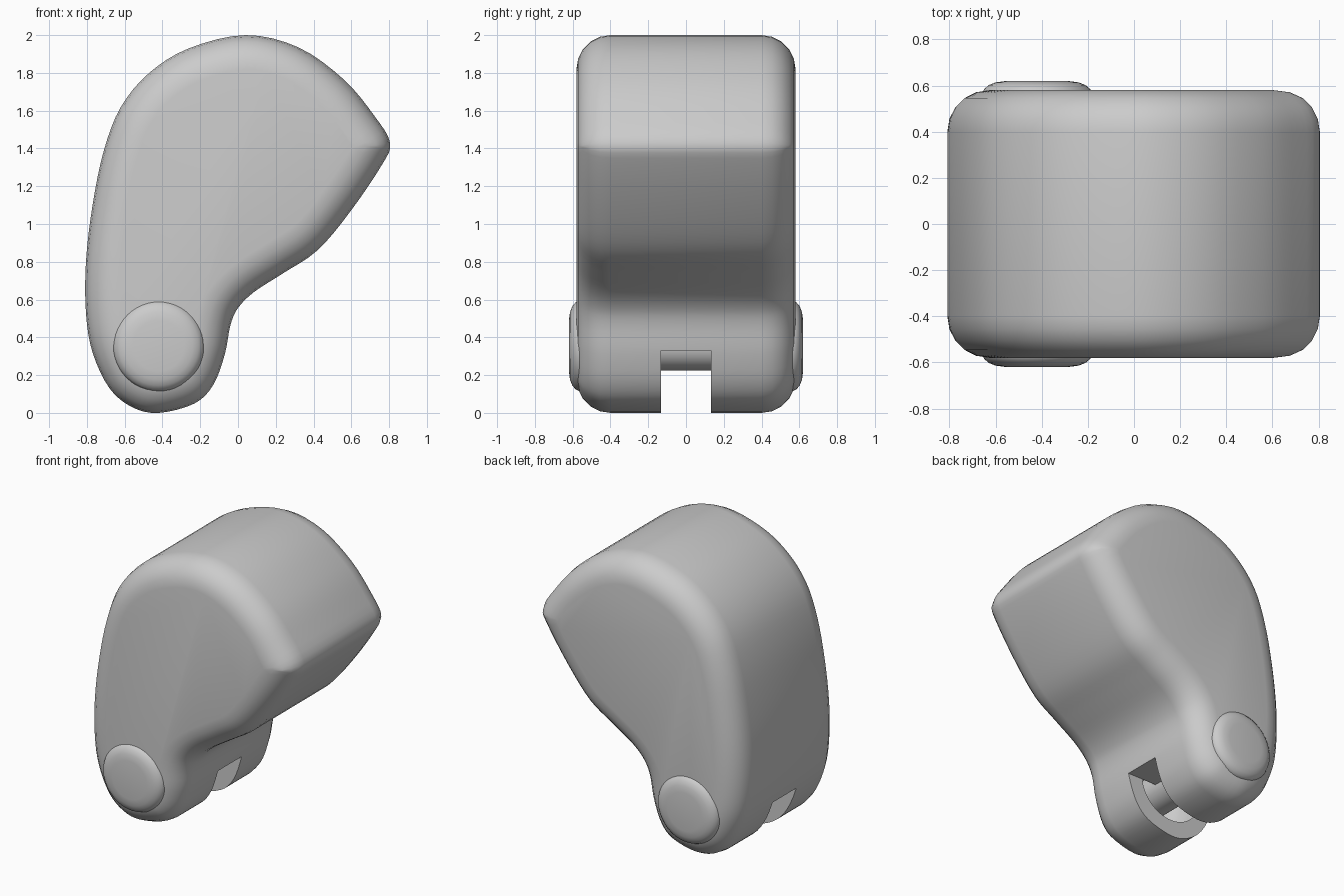
import bpy, bmesh
from math import sin, cos, pi, asin
from mathutils import Vector

cube = bpy.data.objects.get("Cube")
if cube:
    bpy.data.objects.remove(cube, do_unlink=True)

grey = bpy.data.materials.new("plain_grey")
grey.use_nodes = True
grey.diffuse_color = (0.6, 0.6, 0.6, 1)
grey.node_tree.nodes["Principled BSDF"].inputs["Base Color"].default_value = (0.6, 0.6, 0.6, 1)

PIVOT = Vector((-0.42, 0.355))    # axle centre in x, z
HALF, ROUND = 0.58, 0.18          # body half depth and edge rounding
SLOT, SLOT_TOP = 0.133, 0.33      # slot half width and ceiling
CAP_R = 0.24


def loft(name, rings, start=True, end=True):
    """Join (y, outline) rings running towards +y into one mesh."""
    bm = bmesh.new()
    loops = [[bm.verts.new((p[0], y, p[1])) for p in pts] for y, pts in rings]
    n = len(loops[0])
    for a, b in zip(loops, loops[1:]):
        for i in range(n):
            j = (i + 1) % n
            bm.faces.new((a[i], b[i], b[j], a[j]))
    if start:
        bm.faces.new(loops[0])
    if end:
        bm.faces.new(loops[-1][::-1])
    bmesh.ops.remove_doubles(bm, verts=bm.verts, dist=0.0005)
    mesh = bpy.data.meshes.new(name)
    bm.to_mesh(mesh)
    bm.free()
    mesh.materials.append(grey)
    obj = bpy.data.objects.new(name, mesh)
    bpy.context.collection.objects.link(obj)
    return obj


def smooth(obj, angle):
    bpy.ops.object.select_all(action='DESELECT')
    obj.select_set(True)
    bpy.context.view_layer.objects.active = obj
    bpy.ops.object.shade_smooth_by_angle(angle=angle)


def arc(r, a0=0.0, a1=2 * pi, n=48, closed=True):
    steps = n if closed else n - 1
    return [PIVOT + r * Vector((cos(a0 + (a1 - a0) * i / steps),
                                sin(a0 + (a1 - a0) * i / steps))) for i in range(n)]


def closed_spline(points, steps=4):
    pts, out = [Vector(p) for p in points], []
    n = len(pts)
    for i in range(n):
        a, b, c, d = (pts[(i + k) % n] for k in (-1, 0, 1, 2))
        for s in range(steps):
            t = s / steps
            out.append(0.5 * (2 * b + (c - a) * t + (2 * a - 5 * b + 4 * c - d) * t * t
                              + (3 * b - a - 3 * c + d) * t ** 3))
    return out


def inset(outline, d):
    """Offset inwards, folding overlapping points onto the nearest clean one."""
    n, moved = len(outline), []
    for i, p in enumerate(outline):
        t = (outline[(i + 1) % n] - outline[i - 1]).normalized()
        moved.append(p + d * Vector((-t.y, t.x)))
    ok = [min((q - p).length for p in outline) > 0.985 * d for q in moved]
    result = []
    for i in range(n):
        k = next(k for s in range(n) for k in ((i + s) % n, (i - s) % n) if ok[k])
        result.append(moved[k])
    return result


# Body: curved outline with rounded front and back edges
outline = closed_spline([
    (-0.42, 0), (-0.23, 0.05), (-0.13, 0.15), (-0.07, 0.31), (-0.04, 0.465),
    (0, 0.555), (0.085, 0.64), (0.24, 0.74), (0.42, 0.86), (0.59, 1.06),
    (0.76, 1.31), (0.805, 1.43), (0.72, 1.575), (0.56, 1.765), (0.32, 1.935),
    (0.04, 2.0), (-0.26, 1.93), (-0.47, 1.8), (-0.62, 1.62), (-0.71, 1.39),
    (-0.77, 1.1), (-0.805, 0.8), (-0.805, 0.53), (-0.77, 0.32), (-0.68, 0.13),
    (-0.56, 0.03)])
back = []
for i in range(6):
    a = i / 5 * pi / 2
    d = ROUND * (1 - cos(a))
    back.append((HALF - ROUND + ROUND * sin(a), inset(outline, d) if i else outline))
front = [(-y, pts) for y, pts in reversed(back)]
body = loft("body", front + back)

# Cutters: a slot across the bottom, and round openings in its side walls
slot = loft("slot_cutter", [(y, [(-1.2, -0.2), (0.5, -0.2), (0.5, SLOT_TOP), (-1.2, SLOT_TOP)])
                            for y in (-SLOT, SLOT)])
low = asin((SLOT_TOP - 0.002 - PIVOT.y) / CAP_R)
segment = arc(CAP_R, -pi - low, low - 0.0, 30, False)
segment = arc(CAP_R, pi - low, 2 * pi + low, 30, False)
opening = loft("opening_cutter", [(y, segment) for y in (-0.4, 0.4)])
for cutter in (slot, opening):
    cutter.hide_render = True
    mod = body.modifiers.new(cutter.name, 'BOOLEAN')
    mod.operation, mod.solver, mod.object = 'DIFFERENCE', 'EXACT', cutter
bpy.context.view_layer.update()
cut = bpy.data.meshes.new_from_object(body.evaluated_get(bpy.context.evaluated_depsgraph_get()))
body.modifiers.clear()
body.data = cut
for cutter in (slot, opening):
    bpy.data.objects.remove(cutter, do_unlink=True)

# Leave the openings leading into the hollow body
bm = bmesh.new()
bm.from_mesh(cut)
lining = [f for f in bm.faces
          if SLOT + 0.005 < abs(f.calc_center_median().y) < 0.405
          and all((Vector((v.co.x, v.co.z)) - PIVOT).length < CAP_R + 0.002 for v in f.verts)]
bmesh.ops.delete(bm, geom=lining, context='FACES')
bm.to_mesh(cut)
bm.free()
smooth(body, 0.7)

# Axle through the slot
axle = loft("axle", [(y, arc(0.13)) for y in (-0.56, 0.56)])
smooth(axle, 0.7)

# Rounded axle caps, front and back
dome = [(0.5, 0.24), (0.565, 0.24), (0.585, 0.23), (0.602, 0.21), (0.614, 0.18), (0.62, 0.135)]
back_cap = loft("back_cap", [(y, arc(r)) for y, r in dome], start=False)
front_cap = loft("front_cap", [(-y, arc(r)) for y, r in reversed(dome)], end=False)
for cap in (back_cap, front_cap):
    smooth(cap, 0.9)
